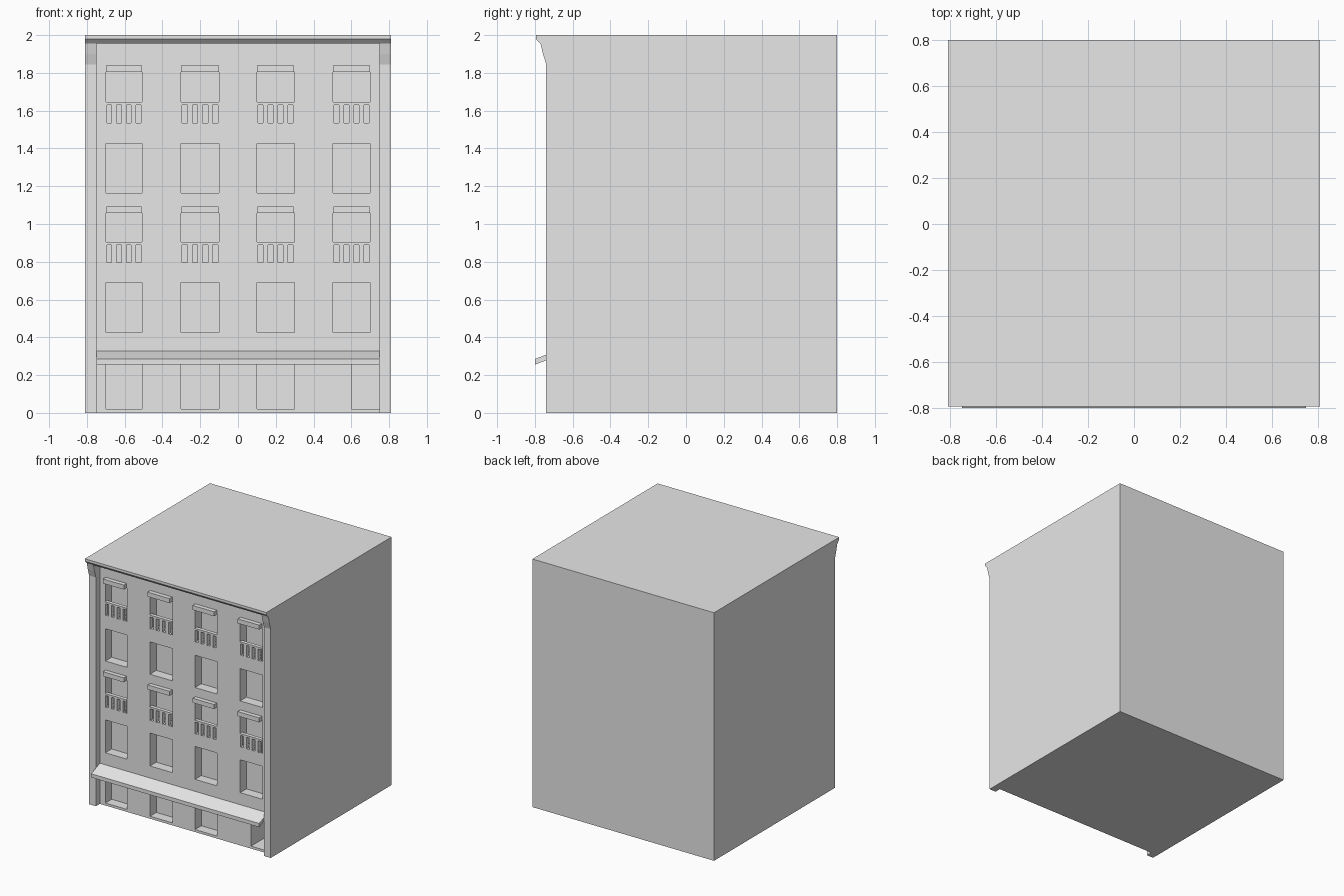
import bpy, bmesh

if "Cube" in bpy.data.objects:
    bpy.data.objects.remove(bpy.data.objects["Cube"])

grey = bpy.data.materials.new("plain_grey")
grey.diffuse_color = (0.8, 0.8, 0.8, 1)
grey.use_nodes = True
grey.node_tree.nodes["Principled BSDF"].inputs["Base Color"].default_value = grey.diffuse_color

FACADE = -0.69                      # wall plane between the side piers
COLUMNS = [(-0.70, -0.508), (-0.302, -0.10), (0.10, 0.298), (0.502, 0.70)]
PLAIN_ROWS = [(0.425, 0.69), (1.165, 1.425)]
BALCONY_ROWS = [(0.795, 1.058), (1.535, 1.806)]


def finish(name, bm):
    bmesh.ops.recalc_face_normals(bm, faces=bm.faces)
    me = bpy.data.meshes.new(name)
    bm.to_mesh(me)
    bm.free()
    me.materials.append(grey)
    ob = bpy.data.objects.new(name, me)
    bpy.context.collection.objects.link(ob)
    return ob


def add_box(bm, x0, x1, y0, y1, z0, z1):
    vs = bmesh.ops.create_cube(bm, size=1)["verts"]
    for v in vs:
        v.co.x = x1 if v.co.x > 0 else x0
        v.co.y = y1 if v.co.y > 0 else y0
        v.co.z = z1 if v.co.z > 0 else z0


def boxes(name, items):
    bm = bmesh.new()
    for b in items:
        add_box(bm, *b)
    return finish(name, bm)


def extruded(name, profile, half_width):
    """Side profile (y, z) extruded symmetrically along x."""
    bm = bmesh.new()
    f = bm.faces.new([bm.verts.new((-half_width, y, z)) for y, z in profile])
    r = bmesh.ops.extrude_face_region(bm, geom=[f])
    for v in r["geom"]:
        if isinstance(v, bmesh.types.BMVert):
            v.co.x = half_width
    return finish(name, bm)


def cut(target, cutter):
    m = target.modifiers.new("cut", "BOOLEAN")
    m.operation = "DIFFERENCE"
    m.solver = "EXACT"
    m.object = cutter
    cutter.hide_render = True
    cutter.hide_viewport = True


# main block with flared cornice
body = extruded("building_body", [
    (0.8, 0), (0.8, 2), (-0.795, 2), (-0.795, 1.98), (-0.77, 1.955),
    (-0.757, 1.90), (-0.74, 1.845), (-0.74, 0)], 0.81)

# recessed facade between the side piers
cut(body, boxes("facade_cutter", [(-0.75, 0.75, -0.95, FACADE, -0.1, 1.955)]))

# window and door openings
front, back = FACADE - 0.02, FACADE + 0.08
openings = [(a, b, front, back, z0, z1)
            for z0, z1 in PLAIN_ROWS + BALCONY_ROWS for a, b in COLUMNS]
openings += [(a, b, front, back, 0.02, 0.285) for a, b in COLUMNS[:3]]
openings.append((0.60, 0.749, front, FACADE + 0.17, 0.02, 0.285))
cut(body, boxes("opening_cutter", openings))

# sloping awning above the ground floor
extruded("awning", [(FACADE + 0.005, 0.33), (-0.80, 0.285),
                    (-0.80, 0.255), (FACADE + 0.005, 0.30)], 0.749)

# lintels and balustrades on the two balcony floors
lintels, rails = [], []
for z0, z1 in BALCONY_ROWS:
    for a, b in COLUMNS:
        lintels.append((a + 0.003, b - 0.003, FACADE - 0.035, FACADE + 0.005,
                        z1 - 0.001, z1 + 0.035))
        y0, y1 = FACADE - 0.006, FACADE + 0.024
        rails.append((a, b, y0, y1, z0 + 0.095, z0 + 0.11))
        step = (b - a - 0.012 + 0.026) / 4
        for i in range(3):
            x = a + 0.006 + (i + 1) * step - 0.026
            rails.append((x, x + 0.026, y0, y1, z0, z0 + 0.095))
        for x in (a, b - 0.006):
            rails.append((x, x + 0.006, y0, y1, z0, z0 + 0.095))
boxes("window_lintels", lintels)
boxes("balustrades", rails)
